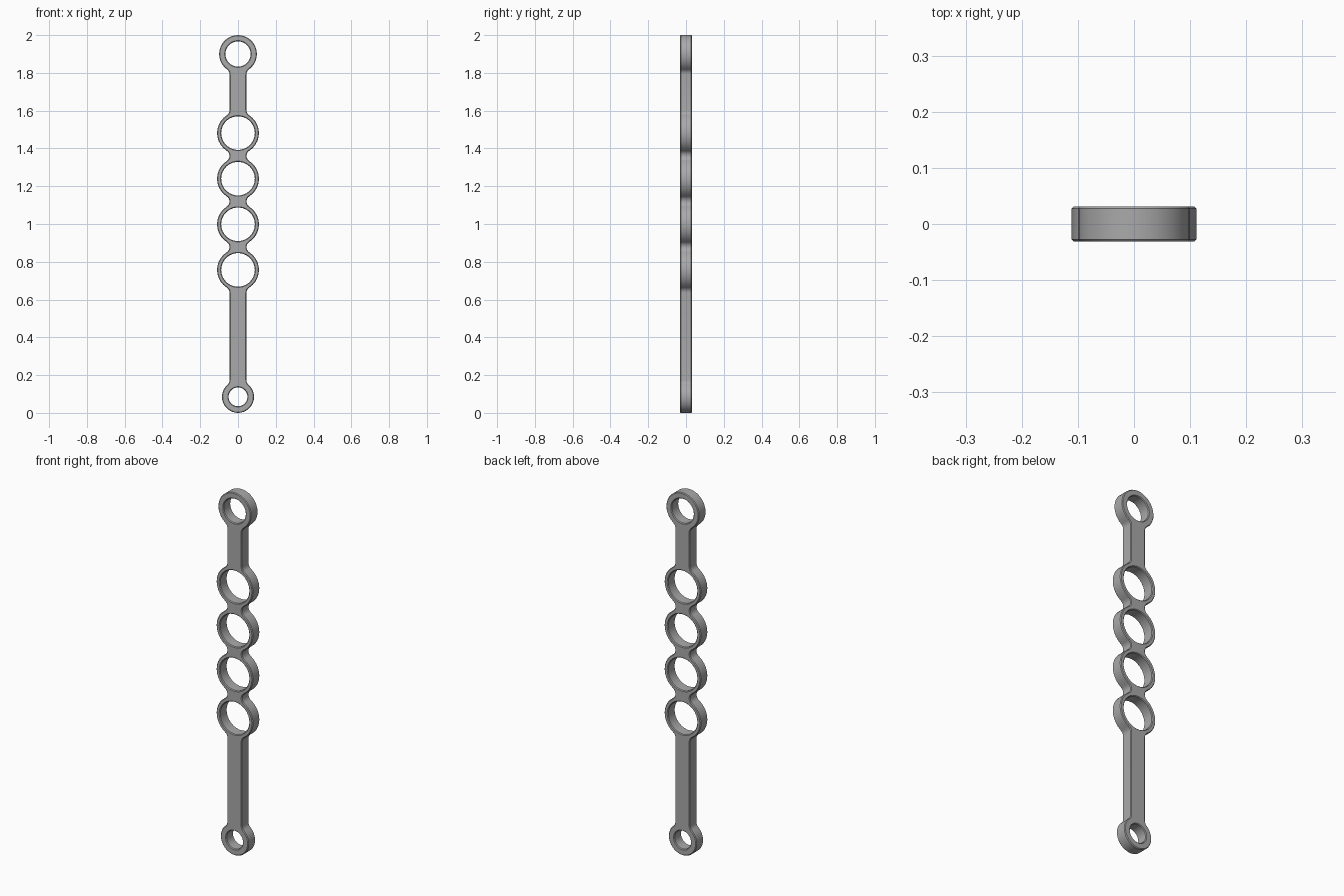
import bpy
from math import atan2, cos, sin, sqrt, pi, radians, ceil
from mathutils import Matrix

cube = bpy.data.objects.get("Cube")
if cube:
    bpy.data.objects.remove(cube)

HALF_THICK = 0.0315
HALF_BAR = 0.045      # half width of the straight bar
FILLET = 0.033        # radius blending rings into the bar
EDGE = 0.004          # small softened edge
STEP = radians(12)

# Rings from bottom to top: centre height, outer radius, hole radius
RINGS = [(0.085, 0.085, 0.05)]
RINGS += [(0.757 + 0.2415 * i, 0.111, 0.089) for i in range(4)]
RINGS += [(1.9, 0.1, 0.067)]


def arc(cx, cz, r, a0, a1):
    n = max(2, ceil(abs(a1 - a0) / STEP))
    return [(cx + r * cos(a0 + (a1 - a0) * i / n),
             cz + r * sin(a0 + (a1 - a0) * i / n)) for i in range(n + 1)]


# Right half of the outline: ring arcs joined by fillets
right = []
fx = HALF_BAR + FILLET
for i, (z, r, hole) in enumerate(RINGS):
    rise = sqrt((r + FILLET) ** 2 - fx ** 2)
    a = atan2(rise, fx)
    first, last = i == 0, i == len(RINGS) - 1
    if not first:
        right += arc(fx, z - rise, FILLET, pi, pi - a)[:-1]
    right += arc(0, z, r, -pi / 2 if first else -a, pi / 2 if last else a)
    if not last:
        right += arc(fx, z + rise, FILLET, pi + a, pi)[1:]

# Drop coincident points where neighbouring fillets meet
outline = [right[0]]
for p in right[1:]:
    if (p[0] - outline[-1][0]) ** 2 + (p[1] - outline[-1][1]) ** 2 > 1e-5:
        outline.append(p)
outline += [(-x, z) for x, z in reversed(outline[1:-1])]

# Filled, extruded profile with round holes
curve = bpy.data.curves.new("link_profile", "CURVE")
curve.dimensions = "2D"
curve.fill_mode = "BOTH"
curve.extrude = HALF_THICK - EDGE
curve.bevel_depth = EDGE
curve.bevel_resolution = 0
curve.offset = -EDGE
loops = [outline] + [arc(0, z, h, 0, 2 * pi)[:-1] for z, r, h in RINGS]
for pts in loops:
    s = curve.splines.new("POLY")
    s.points.add(len(pts) - 1)
    for p, (x, z) in zip(s.points, pts):
        p.co = (x, z, 0, 1)
    s.use_cyclic_u = True

helper = bpy.data.objects.new("profile_helper", curve)
bpy.context.collection.objects.link(helper)
deps = bpy.context.evaluated_depsgraph_get()
mesh = bpy.data.meshes.new_from_object(helper.evaluated_get(deps))
bpy.data.objects.remove(helper)

# Stand the link upright
mesh.transform(Matrix.Rotation(pi / 2, 4, "X"))
link = bpy.data.objects.new("ringed_link_bar", mesh)
bpy.context.collection.objects.link(link)

mat = bpy.data.materials.new("plain_grey")
mat.use_nodes = True
grey = (0.4, 0.4, 0.4, 1)
mat.diffuse_color = grey
mat.node_tree.nodes["Principled BSDF"].inputs["Base Color"].default_value = grey
mesh.materials.clear()
mesh.materials.append(mat)

# Weld the caps to the walls, then smooth the round sides
import bmesh
bm = bmesh.new()
bm.from_mesh(mesh)
bmesh.ops.remove_doubles(bm, verts=bm.verts, dist=0.0002)
bmesh.ops.recalc_face_normals(bm, faces=bm.faces)
bm.to_mesh(mesh)
bm.free()
bpy.context.view_layer.objects.active = link
link.select_set(True)
bpy.ops.object.shade_smooth_by_angle(angle=radians(30))
